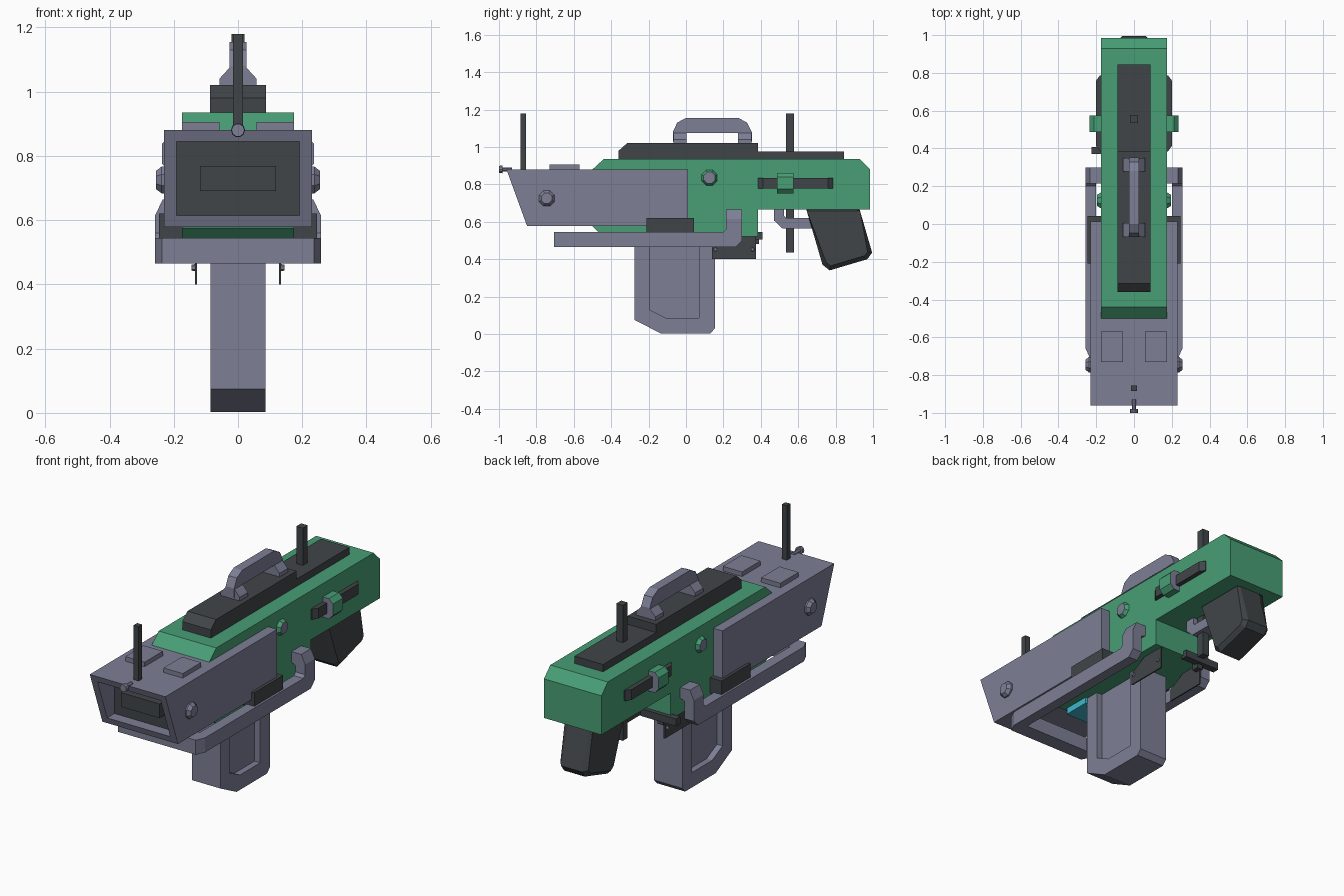
import bpy, bmesh, math
from mathutils import Matrix, Vector

if "Cube" in bpy.data.objects:
    bpy.data.objects.remove(bpy.data.objects["Cube"])


def material(name, rgb):
    m = bpy.data.materials.new(name)
    m.diffuse_color = (*rgb, 1)
    m.use_nodes = True
    m.node_tree.nodes["Principled BSDF"].inputs["Base Color"].default_value = m.diffuse_color
    return m


GREY = material("blue_grey_metal", (0.205, 0.215, 0.305))
GREEN = material("green_paint", (0.065, 0.345, 0.18))
DARK = material("charcoal", (0.052, 0.060, 0.065))
CYAN = material("cyan_light", (0.05, 0.47, 0.62))


def finish(name, bm, mats, mirror=False, rule=None):
    """Turn a bmesh into an object; rule(face) picks the material slot."""
    bmesh.ops.recalc_face_normals(bm, faces=bm.faces)
    bm.normal_update()
    if rule:
        for f in bm.faces:
            f.material_index = rule(f)
    me = bpy.data.meshes.new(name)
    bm.to_mesh(me)
    bm.free()
    for m in mats:
        me.materials.append(m)
    ob = bpy.data.objects.new(name, me)
    bpy.context.collection.objects.link(ob)
    if mirror:
        ob.modifiers.new("mirror", 'MIRROR')
    return ob


def prism_bm(pts, axis, lo, hi):
    """Extrude a 2D profile: axis x -> (y,z), y -> (x,z), z -> (x,y)."""
    def place(p, t):
        return {'x': (t, p[0], p[1]), 'y': (p[0], t, p[1]), 'z': (p[0], p[1], t)}[axis]
    bm = bmesh.new()
    a = [bm.verts.new(place(p, lo)) for p in pts]
    b = [bm.verts.new(place(p, hi)) for p in pts]
    n = len(pts)
    bm.faces.new(a)
    bm.faces.new(b)
    for i in range(n):
        bm.faces.new((a[i], a[(i + 1) % n], b[(i + 1) % n], b[i]))
    return bm


def prism(name, pts, axis, lo, hi, mat, mirror=False):
    return finish(name, prism_bm(pts, axis, lo, hi), [mat], mirror)


def box(name, x, y, z, mat, mirror=False):
    pts = [(y[0], z[0]), (y[1], z[0]), (y[1], z[1]), (y[0], z[1])]
    return prism(name, pts, 'x', x[0], x[1], mat, mirror)


def stud(name, centre, r1, r2, depth, sides, mats, rule=None, direction='X', mirror=True):
    """Tapered stud whose base sits at centre."""
    bm = bmesh.new()
    rot = Matrix.Rotation(math.pi / 2, 4, 'Y') if direction == 'X' else Matrix.Rotation(math.pi / 2, 4, 'X')
    turn = Matrix.Rotation(math.pi / sides, 4, 'Z')
    bmesh.ops.create_cone(bm, cap_ends=True, segments=sides, radius1=r1, radius2=r2, depth=depth,
                          matrix=Matrix.Translation(centre) @ rot @ turn @ Matrix.Translation((0, 0, depth / 2)))
    return finish(name, bm, mats, mirror, rule)


# Main green receiver
prism("receiver", [(-0.5, 0.88), (-0.44, 0.935), (0.93, 0.935), (0.985, 0.88), (0.985, 0.665),
                   (0.385, 0.665), (0.385, 0.52), (-0.44, 0.52), (-0.5, 0.575)], 'x', -0.175, 0.175, GREEN)

# Barrel shroud with a recessed slanted front
bm = prism_bm([(-0.96, 0.88), (0.012, 0.88), (0.012, 0.578), (-0.85, 0.578)], 'x', -0.23, 0.23)
bmesh.ops.recalc_face_normals(bm, faces=bm.faces)
bm.normal_update()
front = min(bm.faces, key=lambda f: f.calc_center_median().y)
bmesh.ops.inset_region(bm, faces=[front], thickness=0.054)
ext = bmesh.ops.extrude_face_region(bm, geom=[front])["geom"]
for v in ext:
    if isinstance(v, bmesh.types.BMVert):
        v.co.y = -0.8
if front.is_valid:
    bmesh.ops.delete(bm, geom=[front], context='FACES_ONLY')
finish("barrel_shroud", bm, [GREY, DARK],
       rule=lambda f: int(all(abs(v.co.y + 0.8) < 1e-4 for v in f.verts)))
box("muzzle_block", (-0.118, 0.118), (-0.85, -0.79), (0.69, 0.768), DARK)
box("shroud_pad", (0.058, 0.175), (-0.73, -0.57), (0.87, 0.905), GREY, True)

# Shroud and receiver bolts
stud("shroud_bolt_base", (0.225, -0.745, 0.725), 0.045, 0.045, 0.013, 8, [GREY])
stud("shroud_bolt", (0.238, -0.745, 0.725), 0.045, 0.03, 0.018, 8, [GREY])
stud("receiver_bolt", (0.17, 0.125, 0.835), 0.048, 0.033, 0.025, 8, [GREEN, GREY],
     lambda f: int(f.normal.x > 0.9))

# Top rail
prism("top_rail", [(-0.36, 0.93), (-0.36, 0.98), (-0.315, 1.02), (0.385, 1.02),
                   (0.385, 0.975), (0.845, 0.975), (0.845, 0.93)], 'x', -0.087, 0.087, DARK)

# Carrying handle and its flared feet
prism("carry_handle", [(-0.07, 1.03), (-0.07, 1.08), (-0.047, 1.13), (0.0, 1.155), (0.28, 1.155),
                       (0.327, 1.13), (0.352, 1.08), (0.352, 1.03), (0.28, 1.03), (0.28, 1.075),
                       (0.002, 1.075), (0.002, 1.03)], 'x', -0.026, 0.026, GREY)
for n, y in (("front", -0.068), ("rear", 0.278)):
    prism(n + "_handle_foot", [(-0.058, 1.015), (0.058, 1.015), (0.058, 1.04), (0.026, 1.075),
                               (-0.026, 1.075), (-0.058, 1.04)], 'y', y, y + 0.072, GREY)

# Sight posts and the front knob
box("front_sight_post", (-0.015, 0.015), (-0.885, -0.855), (0.87, 1.18), DARK)
box("rear_sight_post", (-0.02, 0.02), (0.535, 0.577), (0.435, 1.18), DARK)
stud("knob_stem", (0, -0.93, 0.88), 0.012, 0.012, 0.055, 8, [GREY], direction='Y', mirror=False)
stud("knob_head", (0, -0.98, 0.88), 0.022, 0.02, 0.02, 10, [GREY], direction='Y', mirror=False)

# Charging slot and slider on both sides
prism("slider_track", [(0.165, 0.385), (0.18, 0.385), (0.2, 0.412), (0.2, 0.76), (0.18, 0.787), (0.165, 0.787)],
      'z', 0.778, 0.835, DARK, True)
bm = prism_bm([(0.165, 0.75), (0.212, 0.75), (0.236, 0.775), (0.236, 0.838), (0.212, 0.862), (0.165, 0.862)],
              'y', 0.487, 0.575)
finish("slider_knob", bm, [GREEN, GREY], True, lambda f: int(abs(f.normal.y) > 0.9))

# Pistol grip with bevelled corners
bm = prism_bm([(0.64, 0.68), (0.645, 0.66), (0.73, 0.37), (0.768, 0.34), (0.97, 0.40), (0.995, 0.435),
               (0.93, 0.66), (0.925, 0.68)], 'x', -0.085, 0.085)
edges = [e for e in bm.edges if abs(e.verts[0].co.x - e.verts[1].co.x) < 1e-5]
bmesh.ops.bevel(bm, geom=edges, offset=0.022, segments=1, affect='EDGES')
finish("pistol_grip", bm, [DARK])

# Trigger guard
prism("trigger_guard", [(0.47, 0.67), (0.47, 0.607), (0.515, 0.565), (0.69, 0.565), (0.675, 0.62),
                        (0.535, 0.62), (0.525, 0.63), (0.525, 0.67)], 'x', -0.04, 0.04, GREY)

# Magazine: core plus side frames that leave a recess
outer = [(-0.275, 0.56), (-0.275, 0.075), (-0.135, 0.003), (0.13, 0.003), (0.155, 0.03), (0.155, 0.56)]
prism("magazine_core", outer, 'x', -0.052, 0.052, GREY)
prism("magazine_side_frame", outer + [(0.07, 0.56), (0.07, 0.085), (-0.105, 0.085), (-0.195, 0.13), (-0.195, 0.56)],
      'x', 0.052, 0.086, GREY, True)

# U-shaped lower rail with hooks into the receiver
prism("rail_front_bar", [(-0.258, -0.655), (-0.236, -0.705), (0.236, -0.705), (0.258, -0.655),
                         (0.258, -0.62), (-0.258, -0.62)], 'z', 0.465, 0.545, GREY)
prism("rail_side", [(-0.62, 0.465), (0.265, 0.465), (0.3, 0.5), (0.3, 0.56), (0.215, 0.56),
                    (0.2, 0.545), (-0.62, 0.545)], 'x', 0.2, 0.258, GREY, True)
prism("rail_hook", [(0.2, 0.56), (0.258, 0.56), (0.258, 0.615), (0.234, 0.665), (0.165, 0.665),
                    (0.165, 0.61), (0.2, 0.595)], 'y', 0.215, 0.3, GREY, True)
box("rail_clamp", (0.17, 0.246), (-0.21, 0.042), (0.535, 0.62), DARK, True)

# Magazine well plates with small pins
prism("well_plate", [(0.14, 0.4), (0.375, 0.4), (0.375, 0.525), (0.25, 0.525), (0.14, 0.465)],
      'x', 0.127, 0.134, DARK, True)
for n, y in (("front", 0.157), ("rear", 0.356)):
    stud(n + "_plate_pin", (0.13, y, 0.452), 0.012, 0.009, 0.015, 6, [GREY])

# Magazine release lever, offset to the left
box("release_lever", (-0.225, -0.01), (0.37, 0.408), (0.505, 0.545), DARK)
box("release_stem", (-0.135, -0.1), (0.35, 0.39), (0.48, 0.54), DARK)

# Cyan light under the receiver
box("under_light", (-0.1, 0.1), (-0.42, -0.27), (0.485, 0.53), CYAN)
